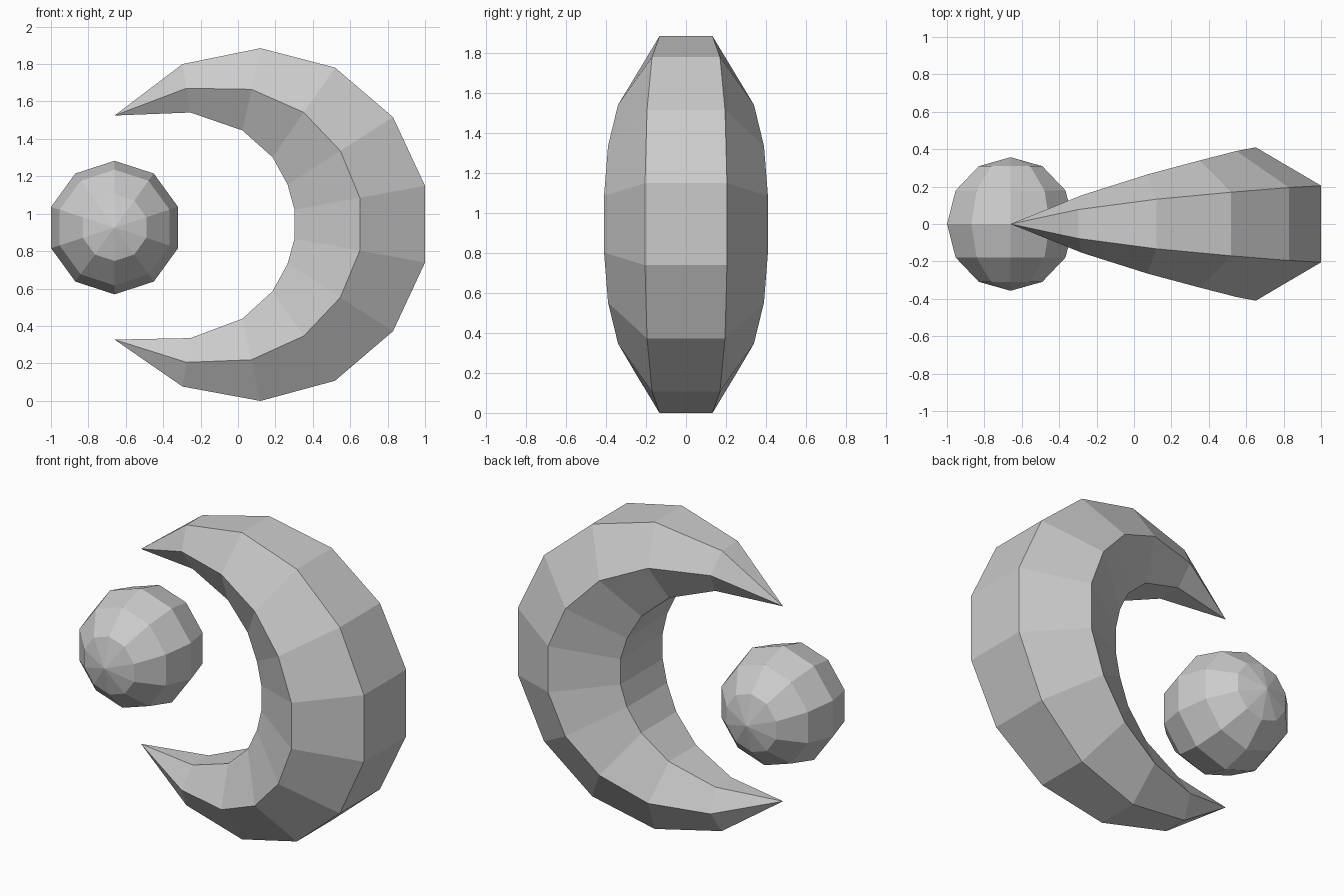
import bpy, bmesh, math

cube = bpy.data.objects.get("Cube")
if cube:
    bpy.data.objects.remove(cube, do_unlink=True)

CENTRE_Z = 0.944

stone = bpy.data.materials.new("pale grey")
stone.use_nodes = True
stone.diffuse_color = (0.6, 0.6, 0.6, 1)
stone.node_tree.nodes["Principled BSDF"].inputs["Base Color"].default_value = (0.6, 0.6, 0.6, 1)


def finish(name, bm):
    bmesh.ops.recalc_face_normals(bm, faces=bm.faces)
    mesh = bpy.data.meshes.new(name)
    bm.to_mesh(mesh)
    bm.free()
    mesh.materials.append(stone)
    obj = bpy.data.objects.new(name, mesh)
    bpy.context.collection.objects.link(obj)
    return obj


# Crescent: hexagonal sections, as outer x, height, inner x, height, half width, drop
sections = [
    (-0.297, 0.862, -0.254, 0.603, 0.155, 0.006),
    (0.120, 0.943, 0.024, 0.503, 0.265, 0.002),
    (0.519, 0.837, 0.185, 0.358, 0.340, 0),
    (0.829, 0.572, 0.265, 0.212, 0.390, 0),
    (1.000, 0.205, 0.302, 0.078, 0.410, 0),
]
tip_x, tip_height, tip_drop = -0.66, 0.599, 0.018


def ring(bm, section, side):
    ox, oh, ix, ih, w, drop = section
    mx, mh = (ox + ix) / 2, (oh + ih) / 2
    corners = [(ox, oh, w / 2), (mx, mh, w), (ix, ih, w / 2),
               (ix, ih, -w / 2), (mx, mh, -w), (ox, oh, -w / 2)]
    return [bm.verts.new((x, y, CENTRE_Z + side * h - drop)) for x, h, y in corners]


bm = bmesh.new()
rings = [ring(bm, s, 1) for s in sections] + [ring(bm, s, -1) for s in reversed(sections)]
for a, b in zip(rings, rings[1:]):
    for i in range(6):
        j = (i + 1) % 6
        bm.faces.new((a[i], a[j], b[j], b[i]))
for side, end in ((1, rings[0]), (-1, rings[-1])):
    tip = bm.verts.new((tip_x, 0, CENTRE_Z + side * tip_height - tip_drop))
    for i in range(6):
        bm.faces.new((tip, end[i], end[(i + 1) % 6]))
finish("crescent", bm)

# Faceted ball beside the opening, with its poles facing front and back
bm = bmesh.new()
bmesh.ops.create_uvsphere(bm, u_segments=10, v_segments=6, radius=0.357)
ball = finish("ball", bm)
ball.rotation_euler.x = math.pi / 2
ball.location = (-0.66, 0, CENTRE_Z - 0.018)
